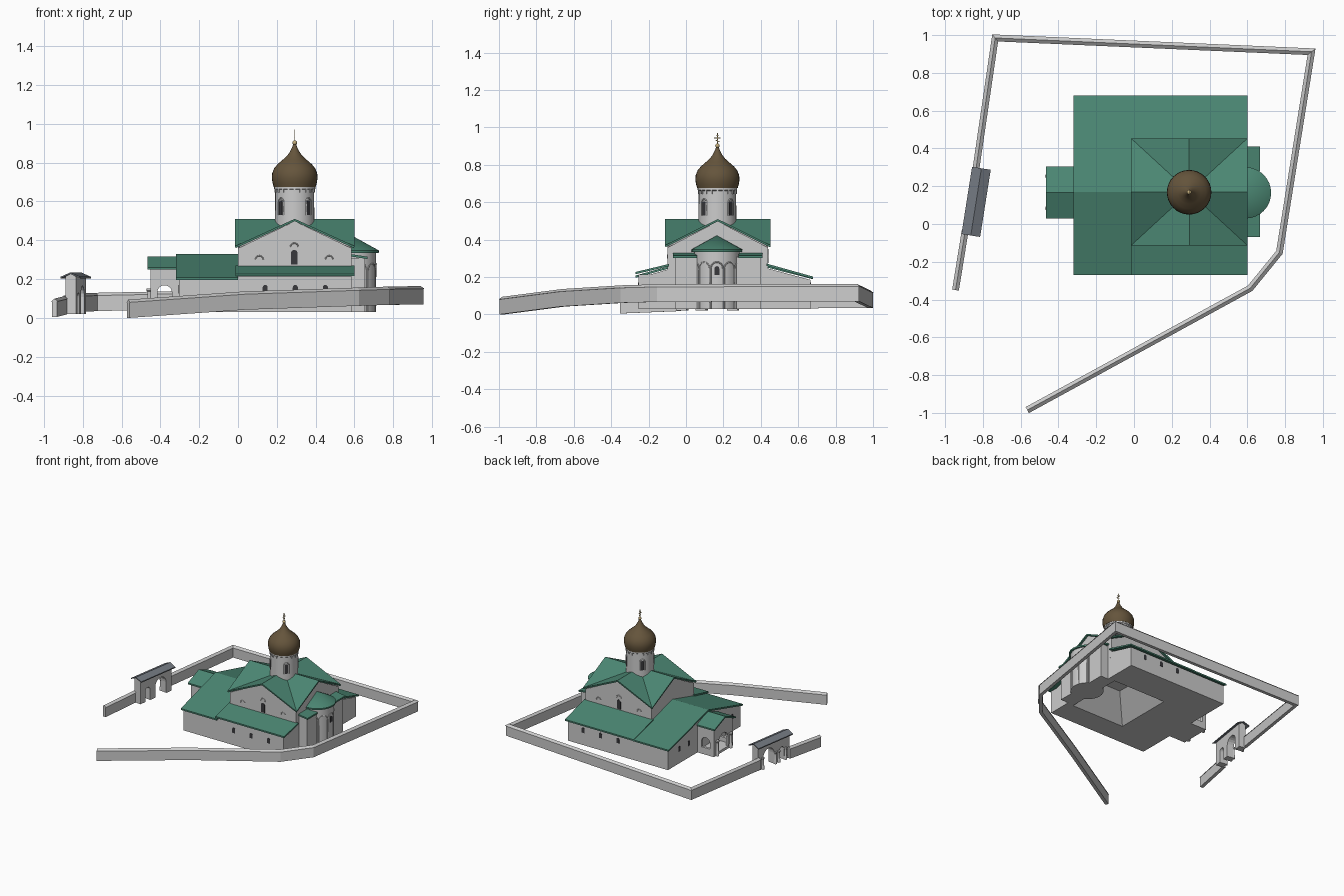
import bpy, bmesh
from math import sin, cos, pi, radians, atan2
from mathutils import Vector, Matrix

if "Cube" in bpy.data.objects:
    bpy.data.objects.remove(bpy.data.objects["Cube"])


def material(name, rgb):
    m = bpy.data.materials.new(name)
    m.diffuse_color = (*rgb, 1)
    m.use_nodes = True
    m.node_tree.nodes["Principled BSDF"].inputs["Base Color"].default_value = m.diffuse_color
    return m


GREEN = material("green_roof", (0.07, 0.24, 0.17))
BRONZE = material("dome_bronze", (0.13, 0.09, 0.045))
SLATE = material("slate", (0.17, 0.19, 0.22))
DARK = material("dark_glass", (0.04, 0.04, 0.045))
GOLD = material("gold", (0.55, 0.42, 0.2))
CX, CY, BASE = 0.2925, 0.17, 0.03


def finish(name, bm, mat=None, smooth=False, recalc=True):
    if recalc:
        bmesh.ops.recalc_face_normals(bm, faces=bm.faces)
    me = bpy.data.meshes.new(name)
    bm.to_mesh(me)
    bm.free()
    ob = bpy.data.objects.new(name, me)
    bpy.context.collection.objects.link(ob)
    if mat:
        me.materials.append(mat)
    if smooth:
        bpy.ops.object.select_all(action='DESELECT')
        ob.select_set(True)
        bpy.context.view_layer.objects.active = ob
        bpy.ops.object.shade_smooth_by_angle(angle=radians(35))
    return ob


def prism(name, axis, pts, a, b, mat=None):
    """Extrude a 2D outline from a to b along an axis."""
    place = {'x': lambda p, t: (t, p[0], p[1]), 'y': lambda p, t: (p[0], t, p[1]),
             'z': lambda p, t: (p[0], p[1], t)}[axis]
    bm = bmesh.new()
    lo = [bm.verts.new(place(p, a)) for p in pts]
    hi = [bm.verts.new(place(p, b)) for p in pts]
    bm.faces.new(lo)
    bm.faces.new(hi)
    for i in range(len(pts)):
        j = (i + 1) % len(pts)
        bm.faces.new((lo[i], lo[j], hi[j], hi[i]))
    return finish(name, bm, mat)


def box(name, x0, x1, y0, y1, z0, z1, mat=None):
    return prism(name, 'z', [(x0, y0), (x1, y0), (x1, y1), (x0, y1)], z0, z1, mat)


def lathe(name, profile, x, y, mat=None, n=32):
    bm = bmesh.new()
    vs = [bm.verts.new((x + r, y, z)) for r, z in profile]
    es = [bm.edges.new(e) for e in zip(vs, vs[1:])]
    bmesh.ops.spin(bm, geom=vs + es, cent=(x, y, 0), axis=(0, 0, 1), angle=2 * pi, steps=n)
    bmesh.ops.remove_doubles(bm, verts=bm.verts, dist=1e-5)
    return finish(name, bm, mat, smooth=True)


def arch(c, w, z0, z1, n=10):
    """Outline of a round-headed opening."""
    r = w / 2
    return [(c - r, z0), (c + r, z0)] + [
        (c + r * cos(pi * i / n), z1 - r + r * sin(pi * i / n)) for i in range(n + 1)]


def slab(name, axis, line, a, b, mat, t=0.012):
    """Roof sheet following a sloped line, thickness t downward."""
    return prism(name, axis, line + [(u, z - t) for u, z in reversed(line)], a, b, mat)


def tube(name, pts, r, mat=None):
    cu = bpy.data.curves.new(name, 'CURVE')
    cu.dimensions = '3D'
    cu.bevel_depth, cu.bevel_resolution = r, 0
    s = cu.splines.new('POLY')
    s.points.add(len(pts) - 1)
    for p, q in zip(s.points, pts):
        p.co = (*q, 1)
    ob = bpy.data.objects.new(name, cu)
    bpy.context.collection.objects.link(ob)
    if mat:
        cu.materials.append(mat)
    return ob


def cut(ob, *cutters):
    for c in cutters:
        m = ob.modifiers.new("cut", 'BOOLEAN')
        m.operation, m.solver, m.object = 'DIFFERENCE', 'EXACT', c
        bpy.context.view_layer.objects.active = ob
        bpy.ops.object.modifier_apply(modifier=m.name)
        bpy.data.objects.remove(c)


def cross_gable(name, hx, hy, eave, ridge, base=None, mat=None):
    """Four gables meeting at the centre; closed down to base if given."""
    bm = bmesh.new()
    dirs = [(1, -1), (1, 0), (1, 1), (0, 1), (-1, 1), (-1, 0), (-1, -1), (0, -1)]
    ring = [bm.verts.new((CX + hx * i, CY + hy * j, eave if i * j else ridge)) for i, j in dirs]
    mid = bm.verts.new((CX, CY, ridge))
    for i in range(8):
        bm.faces.new((ring[i], ring[(i + 1) % 8], mid))
    if base is None:
        ob = finish(name, bm, mat, recalc=False)
        m = ob.modifiers.new("thickness", 'SOLIDIFY')
        m.thickness, m.offset = 0.012, -1
        return ob
    low = [bm.verts.new((v.co.x, v.co.y, base)) for v in ring]
    for i in range(8):
        j = (i + 1) % 8
        bm.faces.new((ring[i], low[i], low[j], ring[j]))
    bm.faces.new(low)
    return finish(name, bm, mat)


# Central cube with crossing gables
cross_gable("main_walls", 0.293, 0.268, 0.358, 0.498, 0.2)
cross_gable("main_roof", 0.3075, 0.283, 0.37, 0.51, mat=GREEN)

# Low gallery around the cube, hollow underneath
gallery = prism("gallery_walls", 'x', [(-0.255, BASE), (-0.255, 0.195), (CY, 0.318),
                                       (0.665, 0.185), (0.665, BASE)], -0.305, 0.585)
bm = bmesh.new()
bmesh.ops.create_cone(bm, cap_ends=True, segments=4, radius1=0.35, radius2=0.03, depth=0.24,
                      matrix=Matrix.Translation((CX, CY, 0.14)) @ Matrix.Rotation(pi / 4, 4, 'Z'))
cut(gallery, finish("hollow_cutter", bm))
box("south_wall_top", 0, 0.585, -0.255, -0.09, 0.15, 0.214)
slab("west_roof", 'x', [(-0.27, 0.208), (CY, 0.33), (0.68, 0.2)], -0.32, -0.001, GREEN)
slab("south_roof", 'x', [(-0.27, 0.227), (-0.09, 0.27)], -0.012, 0.6, GREEN)
slab("north_roof", 'x', [(0.43, 0.272), (0.68, 0.202)], -0.012, 0.6, GREEN)

# Open west porch
porch = prism("porch_walls", 'x', [(0.045, BASE), (0.045, 0.248), (CY - 0.002, 0.305),
                                   (0.29, 0.248), (0.29, BASE)], -0.45, -0.3)
cut(porch, box("porch_room", -0.43, -0.31, 0.065, 0.27, 0.05, 0.22),
    prism("porch_side_cut", 'y', arch(-0.378, 0.075, 0.085, 0.168), 0, 0.35),
    prism("porch_front_cut", 'x', arch(0.168, 0.12, 0.05, 0.18), -0.5, -0.4))
slab("porch_roof", 'x', [(0.03, 0.26), (CY - 0.002, 0.316), (0.305, 0.26)], -0.467, -0.31, GREEN)
for y in (0.083, 0.253):
    lathe("porch_column", [(0, BASE), (0.013, BASE), (0.013, 0.06), (0.01, 0.07), (0.01, 0.135),
                           (0.014, 0.14), (0.014, 0.152), (0, 0.152)], -0.457, y, n=16)

# Main apse with blind arcade, and two square side bays
AX, AY = 0.59, 0.165
lathe("apse_wall", [(0, BASE), (0.122, BASE), (0.122, 0.345), (0, 0.345)], AX, AY)
lathe("apse_roof", [(0, 0.335), (0.135, 0.335), (0.136, 0.347), (0, 0.422)], AX, AY, GREEN)
for k in range(5):
    mid = radians(-68 + 34 * k)
    pts = [(-0.27, BASE), (-0.27, 0.245)]
    pts += [(-0.27 * cos(pi * i / 8), 0.245 + 0.035 * sin(pi * i / 8)) for i in range(1, 8)]
    pts += [(0.27, 0.245), (0.27, BASE)]
    tube("apse_arcade", [(AX + 0.122 * cos(mid + t), AY + 0.122 * sin(mid + t), z)
                         for t, z in pts], 0.004)
for y0, y1 in ((-0.06, 0.06), (0.27, 0.4)):
    box("side_bay", 0.57, 0.655, y0, y1, BASE, 0.308)
for y0, y1 in ((-0.07, 0.06), (0.28, 0.41)):
    slab("side_bay_roof", 'y', [(0.57, 0.33), (0.667, 0.315)], y0, y1, GREEN)

# Drum and onion dome
DX, DY = 0.292, 0.168
lathe("drum", [(0, 0.43), (0.102, 0.43), (0.1, 0.66), (0.106, 0.665), (0.106, 0.682), (0, 0.682)],
      DX, DY)
lathe("onion_dome", [(0, 0.675), (0.108, 0.675), (0.114, 0.695), (0.118, 0.72), (0.116, 0.745),
                     (0.106, 0.77), (0.088, 0.792), (0.062, 0.814), (0.04, 0.834), (0.024, 0.856),
                     (0.013, 0.878), (0.006, 0.9), (0, 0.902)], DX, DY, BRONZE)
lathe("dome_ball", [(0.012 * sin(pi * i / 8), 0.902 - 0.012 * cos(pi * i / 8)) for i in range(9)],
      DX, DY, GOLD, 16)
box("cross_post", DX - .002, DX + .002, DY - .002, DY + .002, 0.91, 0.97, GOLD)
for z, w, tilt in ((0.957, 0.008, 0), (0.945, 0.017, 0), (0.93, 0.01, 0.004)):
    slab("cross_bar", 'x', [(DY - w, z + tilt), (DY + w, z - tilt)], DX - .002, DX + .002, GOLD, 0.004)


def around(ob, x, y, ang):
    """Place a part built facing +x onto a round wall."""
    ob.matrix_world = Matrix.Translation((x, y, 0)) @ Matrix.Rotation(ang, 4, 'Z')


def hood(c, w, z0, z1):
    return arch(c, w, z0, z1)[2:]


for k in range(4):
    a = pi / 4 + k * pi / 2
    around(prism("drum_window", 'x', arch(0, 0.022, 0.53, 0.605), 0.08, 0.102, DARK), DX, DY, a)
    loop = [(-0.018, 0.53)] + hood(0, 0.036, 0.53, 0.616)[::-1] + [(0.018, 0.53)]
    around(tube("drum_window_frame", [(0.1, u, z) for u, z in loop], 0.004), DX, DY, a)
for k in range(20):
    around(box("drum_tooth", 0.095, 0.105, -0.005, 0.005, 0.645, 0.664), DX, DY, k * pi / 10)

# Windows on flat walls
for face, d in ((-0.255, -1), (0.665, 1)):
    for x in (0.14, 0.295, 0.45):
        prism("aisle_window", 'y', arch(x, 0.026, 0.128, 0.17), face + d * 0.002, face - d * 0.02, DARK)
for face, d in ((CY - 0.268, -1), (CY + 0.268, 1)):
    prism("gable_window", 'y', arch(0.29, 0.034, 0.275, 0.35), face + d * 0.002, face - d * 0.02, DARK)
    for x, z in ((0.11, 0.32), (0.29, 0.385), (0.47, 0.32)):
        tube("gable_hood", [(u, face, v) for u, v in hood(x, 0.04, z - 0.05, z)], 0.003)
for y in (-0.15, -0.04, 0.4, 0.52):
    prism("west_window", 'x', arch(y, 0.026, 0.125, 0.168), -0.307, -0.28, DARK)
for a in (-68, 0, 68):
    around(prism("apse_window", 'x', arch(0, 0.026, 0.21, 0.258), 0.1, 0.1245, DARK), AX, AY, radians(a))


# Boundary wall: gabled coping, following the sloping ground
def fence(name, path):
    pts = [Vector(p) for p in path]
    fine = [p.lerp(q, i / 4) for p, q in zip(pts, pts[1:]) for i in range(4)] + [pts[-1]]
    section = [(-.013, 0), (.013, 0), (.013, .08), (.018, .08), (0, .094), (-.018, .08), (-.013, .08)]
    bm = bmesh.new()
    loops = []
    for i, p in enumerate(fine):
        d1 = (p - fine[i - 1] if i else fine[1] - p).xy.normalized()
        d2 = (fine[i + 1] - p if i < len(fine) - 1 else p - fine[i - 1]).xy.normalized()
        t = (d1 + d2).normalized()
        n = Vector((-t.y, t.x)) / max(t.dot(d1), 0.3)
        loops.append([bm.verts.new((p.x + n.x * s, p.y + n.y * s, p.z + h)) for s, h in section])
    for a, b in zip(loops, loops[1:]):
        for i in range(7):
            j = (i + 1) % 7
            bm.faces.new((a[i], a[j], b[j], b[i]))
    bm.faces.new(loops[0])
    bm.faces.new(loops[-1])
    return finish(name, bm)


fence("boundary_wall", [(-0.565, -0.985, 0), (0.03, -0.66, 0.042), (0.615, -0.34, 0.062),
                        (0.77, -0.15, 0.067), (0.94, 0.912, 0.07), (-0.735, 0.985, 0.035),
                        (-0.84, 0.27, 0.03)])
fence("boundary_wall_end", [(-0.893, -0.03, 0.018), (-0.945, -0.35, 0.005)])

# Gatehouse, built at the origin with its length on y, then turned into the wall line
gate = box("gate_walls", -0.028, 0.028, -0.165, 0.165, 0.02, 0.208)
cut(gate, prism("gate_cut", 'x', arch(0.05, 0.115, 0.01, 0.165), -0.1, 0.1),
    prism("wicket_cut", 'x', arch(-0.087, 0.05, 0.01, 0.13), -0.1, 0.1))
parts = [gate, slab("gate_roof", 'y', [(-0.05, 0.212), (0, 0.234), (0.05, 0.212)],
                    -0.18, 0.18, SLATE, 0.008),
         prism("gate_gable", 'y', [(-0.028, 0.2), (0.028, 0.2), (0.028, 0.212), (0, 0.226),
                                   (-0.028, 0.212)], -0.165, 0.165)]
for y in (-0.122, -0.052, -0.016, 0.116):
    parts.append(lathe("gate_column", [(0, 0.02), (0.011, 0.02), (0.011, 0.045), (0.008, 0.055),
                                       (0.008, 0.1), (0.012, 0.105), (0.012, 0.115), (0, 0.115)],
                       -0.032, y, n=16))
for ob in parts:
    around(ob, -0.836, 0.117, -atan2(0.21, 1.33))
